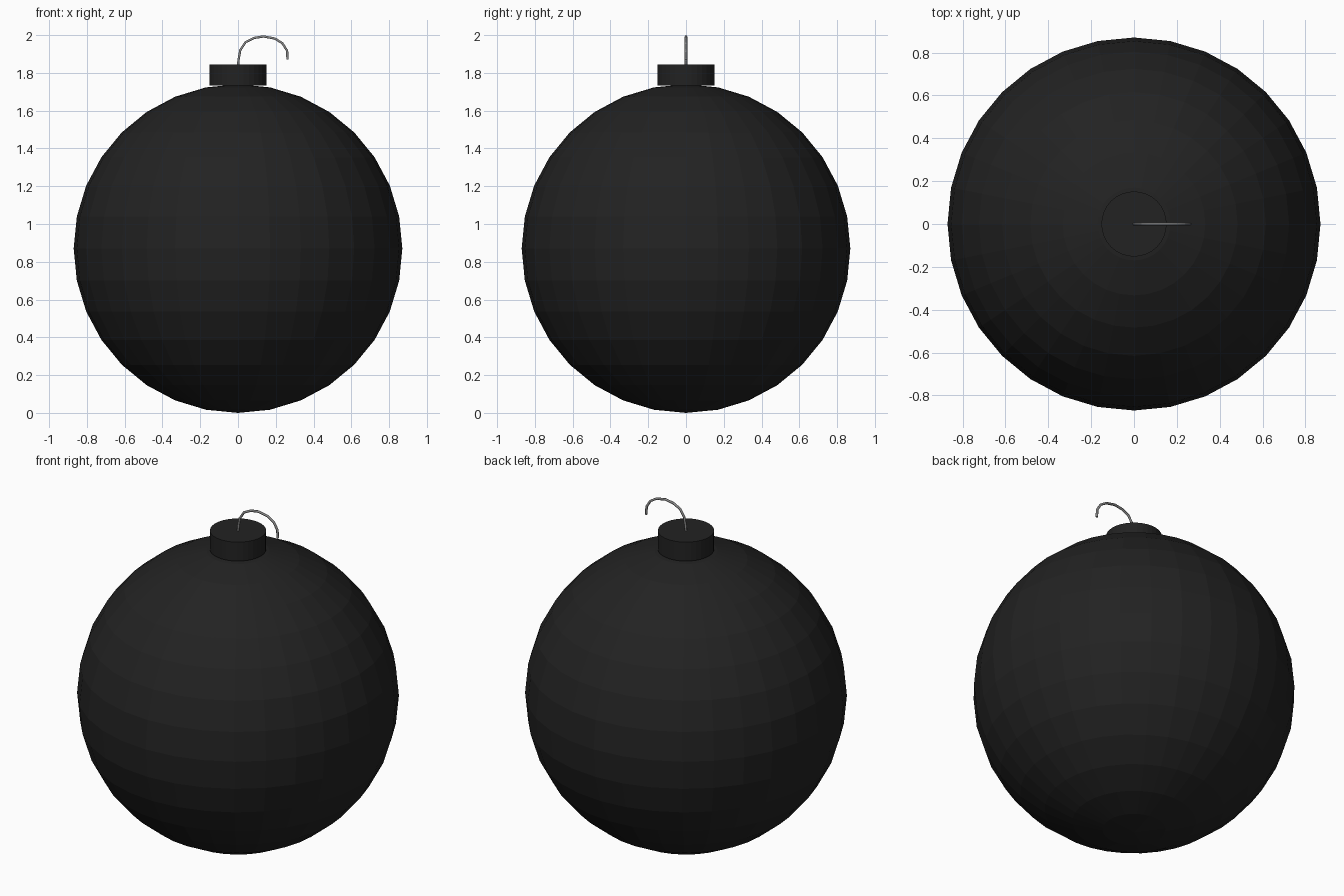
import bpy

cube = bpy.data.objects.get("Cube")
if cube:
    bpy.data.objects.remove(cube, do_unlink=True)


def make_material(name, color):
    mat = bpy.data.materials.new(name)
    mat.use_nodes = True
    mat.diffuse_color = color
    mat.node_tree.nodes["Principled BSDF"].inputs["Base Color"].default_value = color
    return mat


black = make_material("matte black", (0.016, 0.016, 0.016, 1))
steel = make_material("wire grey", (0.25, 0.25, 0.25, 1))

R = 0.87

# Faceted ball
bpy.ops.mesh.primitive_uv_sphere_add(segments=32, ring_count=16, radius=R, location=(0, 0, R))
ball = bpy.context.object
ball.name = "ball"
ball.data.materials.append(black)

# Round cap resting on the ball
bottom, top = 1.732, 1.845
bpy.ops.mesh.primitive_cylinder_add(vertices=32, radius=0.152, depth=top - bottom,
                                    location=(0, 0, (bottom + top) / 2))
cap = bpy.context.object
cap.name = "cap"
cap.data.materials.append(black)

# Thin wire hook curling towards the left
path = [(0, 1.835), (0.003, 1.87), (0.012, 1.92), (0.04, 1.963), (0.085, 1.985), (0.135, 1.993),
        (0.195, 1.982), (0.235, 1.957), (0.26, 1.917), (0.262, 1.87)]
curve = bpy.data.curves.new("hook", "CURVE")
curve.dimensions = "3D"
curve.bevel_depth = 0.007
curve.bevel_resolution = 1
curve.use_fill_caps = True
spline = curve.splines.new("POLY")
spline.points.add(len(path) - 1)
for point, (x, z) in zip(spline.points, path):
    point.co = (x, 0, z, 1)
curve.materials.append(steel)
hook = bpy.data.objects.new("hook", curve)
bpy.context.collection.objects.link(hook)
